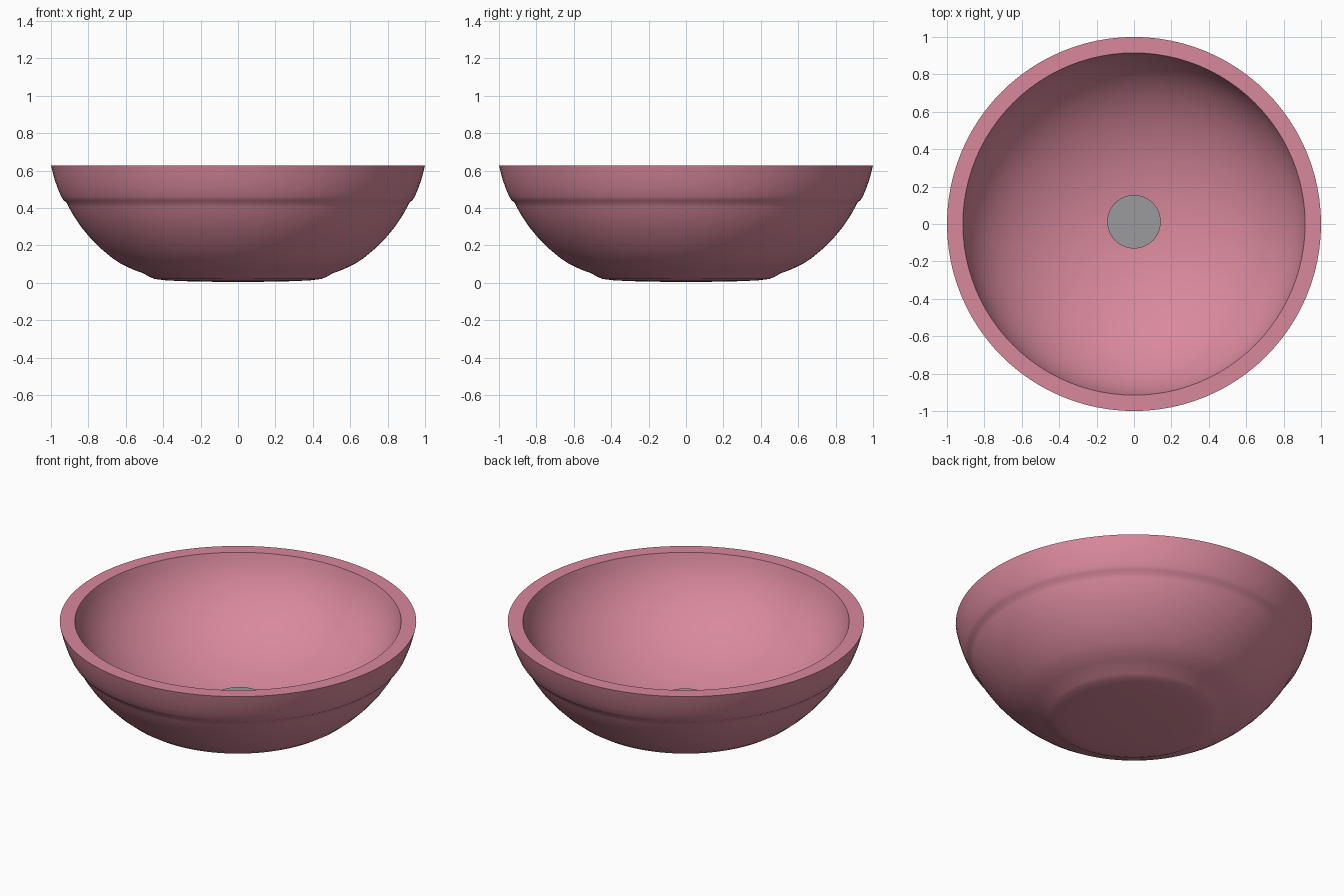
import bpy, bmesh, math
from mathutils import Vector

if "Cube" in bpy.data.objects:
    bpy.data.objects.remove(bpy.data.objects["Cube"])


def material(name, rgb):
    m = bpy.data.materials.new(name)
    m.diffuse_color = (*rgb, 1)
    m.use_nodes = True
    m.node_tree.nodes["Principled BSDF"].inputs["Base Color"].default_value = m.diffuse_color
    return m


def lathe(name, profile, mat, segs=96, centre=(0, 0), angle=30):
    """Spin an (r, z) profile around z; it starts and ends on the axis."""
    bm = bmesh.new()
    rings = []
    for r, z in profile:
        n = 1 if r == 0 else segs
        rings.append([bm.verts.new((centre[0] + r * math.cos(2 * math.pi * i / segs),
                                    centre[1] + r * math.sin(2 * math.pi * i / segs), z))
                      for i in range(n)])
    for a, b in zip(rings, rings[1:]):
        for i in range(segs):
            j = (i + 1) % segs
            quad = [a[i % len(a)], a[j % len(a)], b[j % len(b)], b[i % len(b)]]
            bm.faces.new(list(dict.fromkeys(quad)))
    bmesh.ops.recalc_face_normals(bm, faces=bm.faces)
    me = bpy.data.meshes.new(name)
    bm.to_mesh(me)
    bm.free()
    me.materials.append(mat)
    ob = bpy.data.objects.new(name, me)
    bpy.context.collection.objects.link(ob)
    bpy.ops.object.select_all(action='DESELECT')
    ob.select_set(True)
    bpy.context.view_layer.objects.active = ob
    bpy.ops.object.shade_smooth_by_angle(angle=math.radians(angle))
    return ob


pink = material("rose pink", (0.69, 0.25, 0.335))
grey = material("drain grey", (0.33, 0.33, 0.34))

# Basin outside: foot, rounded belly, small step, flared rim band
outer = [(0, 0.003), (0.25, 0.007), (0.38, 0.012), (0.445, 0.02), (0.475, 0.032),
         (0.505, 0.05), (0.56, 0.07), (0.62, 0.098), (0.67, 0.13), (0.73, 0.18),
         (0.79, 0.24), (0.84, 0.30), (0.88, 0.36), (0.905, 0.405), (0.916, 0.428),
         (0.932, 0.44), (0.945, 0.46), (0.962, 0.50), (0.98, 0.55), (0.992, 0.595),
         (1.0, 0.628)]

# Basin inside: ellipse arc from the rim down to a deep rounded floor
rim_r, rim_z, floor, semi = 0.915, 0.628, 0.085, 0.925
start = math.acos(rim_r / semi)
height = (rim_z - floor) / (1 - math.sin(start))
inner = []
for i in range(21):
    t = start + (math.pi / 2 - start) * i / 20
    inner.append((semi * math.cos(t) if i < 20 else 0,
                  floor + height * (1 - math.sin(t))))
lathe("basin", outer + inner, pink)

# Raised drain cap standing on the floor
lathe("drain", [(0, 0.07), (0.143, 0.07), (0.143, 0.15), (0, 0.15)], grey,
      segs=48, centre=(0, 0.012))
